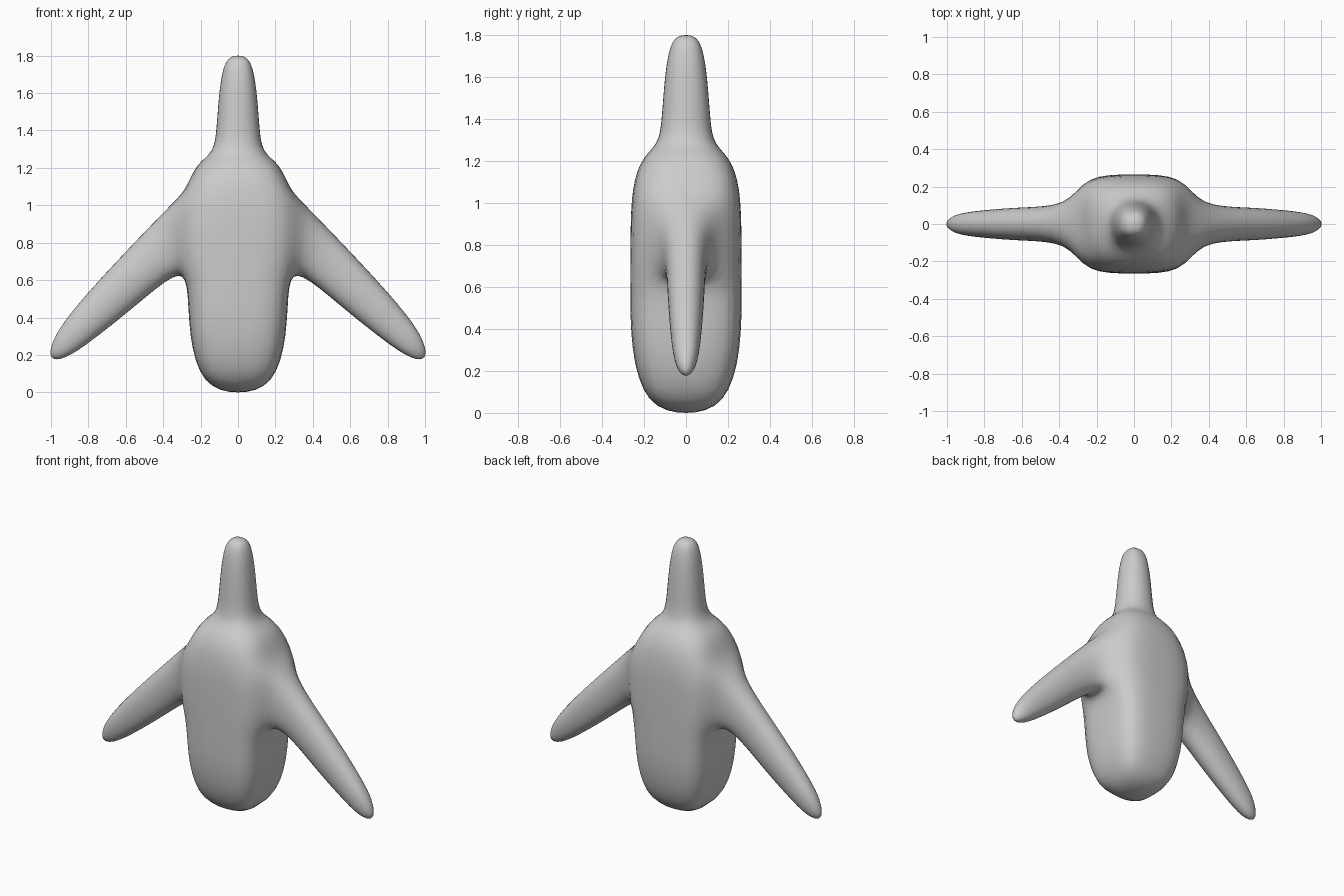
import bpy, bmesh
from mathutils import Vector

if "Cube" in bpy.data.objects:
    bpy.data.objects.remove(bpy.data.objects["Cube"])

bm = bmesh.new()
# Eight points around a square: corners and side middles
SQUARE = [(1, -1), (1, 0), (1, 1), (0, 1), (-1, 1), (-1, 0), (-1, -1), (0, -1)]


def ring(center, u, v, corner):
    verts = []
    for a, b in SQUARE:
        k = corner if a and b else 1
        verts.append(bm.verts.new(center + u * a * k + v * b * k))
    return verts


def bridge(r1, r2, skip=()):
    for i in range(8):
        if i not in skip:
            j = (i + 1) % 8
            bm.faces.new((r1[i], r1[j], r2[j], r2[i]))


def cap(r, point):
    c = bm.verts.new(point)
    for i in range(0, 8, 2):
        bm.faces.new((r[i - 1], r[i], r[i + 1], c))


# Body and neck cage: half width, half depth, height, corner squareness
levels = [(.20, .20, .03, .9), (.265, .265, .30, 1), (.265, .265, .60, 1),
          (.265, .265, .84, 1), (.28, .262, 1.08, .97), (.24, .22, 1.22, .85),
          (.14, .14, 1.28, .78), (.125, .125, 1.40, .75),
          (.11, .11, 1.62, .75), (.077, .077, 1.79, .75)]
body = [ring(Vector((0, 0, z)), Vector((x, 0, 0)), Vector((0, y, 0)), k)
        for x, y, z, k in levels]
for n in range(len(body) - 1):
    bridge(body[n], body[n + 1], (0, 1, 4, 5) if n in (2, 3) else ())
cap(body[0], (0, 0, -.0375))
cap(body[-1], (0, 0, 1.8125))

# Arms: upper x, z, lower x, z, half thickness
arm = [(.36, 1.02, .32, .64, .105), (.665, .70, .545, .45, .098),
       (.853, .49, .777, .266, .08), (.99, .31, .93, .165, .06)]
low, mid, high = body[2:5]
for side, (f, c, b) in ((1, (0, 1, 2)), (-1, (6, 5, 4))):
    # Socket loop in the body, ordered like SQUARE
    prev = [high[f], high[c], high[b], mid[b], low[b], low[c], low[f], mid[f]]
    for ux, uz, lx, lz, t in arm:
        top, bot = Vector((side * ux, 0, uz)), Vector((side * lx, 0, lz))
        r = ring((top + bot) / 2, (top - bot) / 2, Vector((0, t, 0)), .75)
        bridge(prev, r)
        prev = r
    cap(prev, (side * 1.05, 0, .14))

# Clean up and smooth the cage
bmesh.ops.delete(bm, geom=[v for v in bm.verts if not v.link_faces], context='VERTS')
bmesh.ops.recalc_face_normals(bm, faces=bm.faces[:])
for face in bm.faces:
    face.smooth = True
mesh = bpy.data.meshes.new("body_with_arms")
bm.to_mesh(mesh)
bm.free()
obj = bpy.data.objects.new("body_with_arms", mesh)
bpy.context.collection.objects.link(obj)
sub = obj.modifiers.new("smooth", 'SUBSURF')
sub.levels = sub.render_levels = 2
